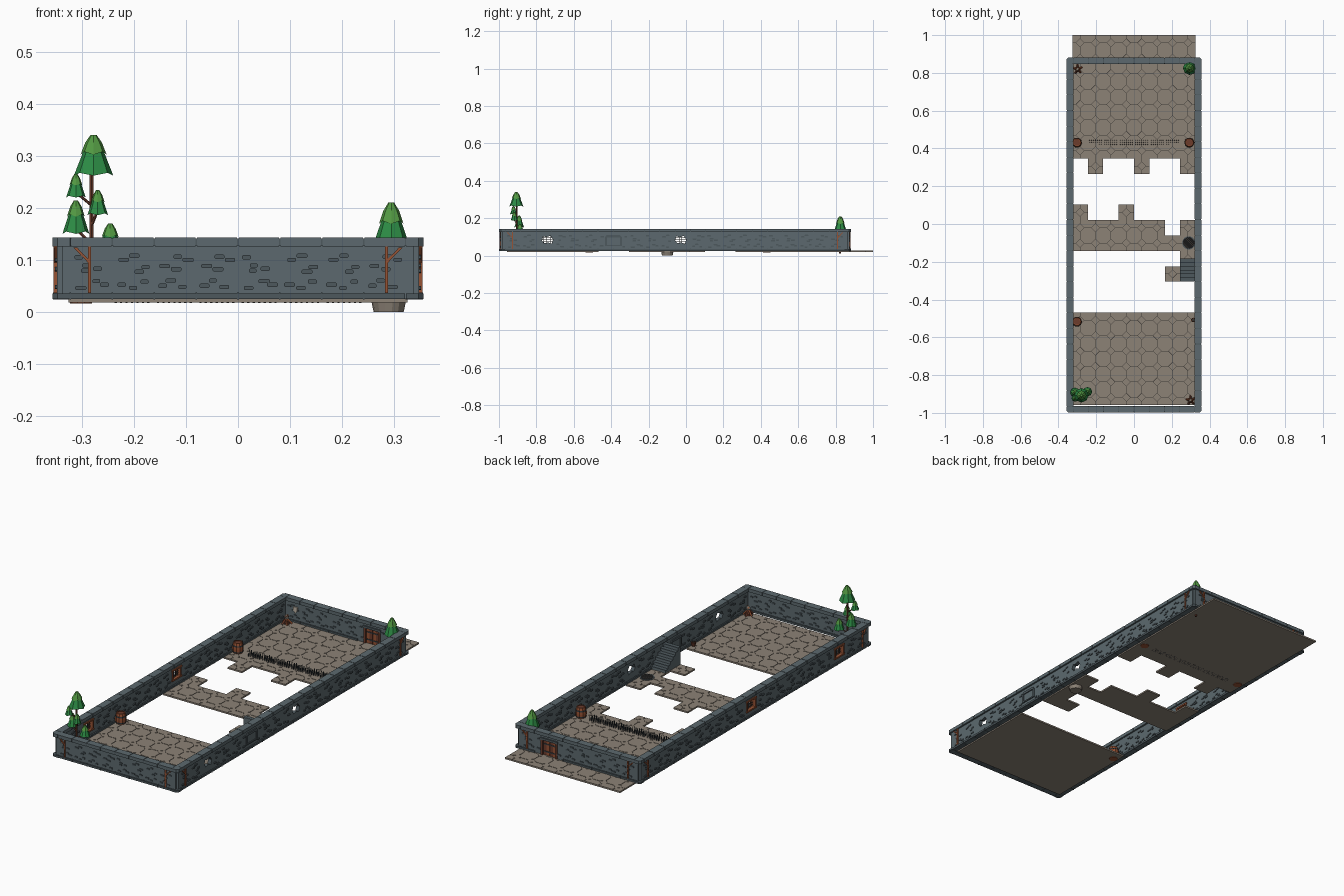
import bpy, bmesh, math, random
from mathutils import Matrix, Vector

if "Cube" in bpy.data.objects:
    bpy.data.objects.remove(bpy.data.objects["Cube"])

random.seed(4)
T = 0.0816                      # floor tile size
NAMES = ["stone", "dark stone", "paving", "seam", "wood", "dark wood",
         "light leaf", "deep leaf", "iron", "bone"]
RGB = [(92, 105, 110), (77, 88, 93), (140, 130, 118), (62, 58, 54), (150, 82, 52),
       (108, 60, 44), (82, 152, 66), (44, 138, 68), (52, 58, 62), (190, 180, 165)]
STONE, DSTONE, PAVE, SEAM, WOOD, DWOOD, LEAF, DLEAF, IRON, BONE = range(10)
MATS = []
for n, c in zip(NAMES, RGB):
    m = bpy.data.materials.new(n)
    m.diffuse_color = [(v / 255 / 12.92 if v < 11 else ((v / 255 + .055) / 1.055) ** 2.4) for v in c] + [1]
    m.use_nodes = True
    m.node_tree.nodes["Principled BSDF"].inputs["Base Color"].default_value = m.diffuse_color
    MATS.append(m)


def finish(bm, name, matrix=None):
    bmesh.ops.recalc_face_normals(bm, faces=bm.faces)
    me = bpy.data.meshes.new(name)
    bm.to_mesh(me)
    bm.free()
    for m in MATS:
        me.materials.append(m)
    ob = bpy.data.objects.new(name, me)
    bpy.context.collection.objects.link(ob)
    if matrix:
        ob.matrix_world = matrix
    return ob


def prism(bm, pts, a, b, mat, axis="z"):
    place = {"z": lambda p, h: (p[0], p[1], h), "y": lambda p, h: (p[0], h, p[1]),
             "x": lambda p, h: (h, p[0], p[1])}[axis]
    lo, hi = [[bm.verts.new(place(p, h)) for p in pts] for h in (a, b)]
    n = len(pts)
    fs = [bm.faces.new(lo), bm.faces.new(hi)]
    fs += [bm.faces.new((lo[i], lo[(i + 1) % n], hi[(i + 1) % n], hi[i])) for i in range(n)]
    for f in fs:
        f.material_index = mat


def box(bm, x0, x1, y0, y1, z0, z1, mat):
    prism(bm, [(x0, y0), (x1, y0), (x1, y1), (x0, y1)], z0, z1, mat)


def lathe(bm, prof, x, y, n, mats, jag=0.0):
    """Stack of rings (radius, z); mats gives one colour per band."""
    rings = []
    for k, (r, z) in enumerate(prof):
        rings.append([bm.verts.new((x + r * math.cos(math.tau * i / n), y + r * math.sin(math.tau * i / n),
                                    z + (jag * (i % 2) if k == 0 else 0))) for i in range(n)])
    for k in range(len(prof) - 1):
        for i in range(n):
            j = (i + 1) % n
            bm.faces.new((rings[k][i], rings[k][j], rings[k + 1][j], rings[k + 1][i])).material_index = mats[k]
    bm.faces.new(rings[0]).material_index = mats[0]
    bm.faces.new(rings[-1]).material_index = mats[-1]


def rod(bm, p, q, r, mat, n=5):
    p, q = Vector(p), Vector(q)
    d = q - p
    mt = Matrix.Translation((p + q) / 2) @ d.to_track_quat("Z", "Y").to_matrix().to_4x4()
    vs = bmesh.ops.create_cone(bm, cap_ends=True, segments=n, radius1=r, radius2=r, depth=d.length, matrix=mt)["verts"]
    for f in {f for v in vs for f in v.link_faces}:
        f.material_index = mat


# Paved floor: column lists by row, row 0 starts at y = 0.021
rows = {r: range(8) for r in list(range(4, 12)) + list(range(-12, -6)) + [-2]}
rows.update({3: [1, 4, 7], 0: [0, 3], -1: [0, 1, 2, 3, 4, 5, 7], -3: [7], -4: [6, 7]})
tiles = [((c - 3.5) * T, 0.021 + (r + .5) * T) for r, cs in rows.items() for c in cs]
h, g, d = T / 2, 0.0014, 0.021
bm = bmesh.new()
for x, y in tiles:
    f = bm.faces.new([bm.verts.new((x + a * h, y + b * h, 0.018)) for a, b in ((-1, -1), (1, -1), (1, 1), (-1, 1))])
    f.material_index = PAVE
bmesh.ops.remove_doubles(bm, verts=bm.verts, dist=0.001)
ext = bmesh.ops.extrude_face_region(bm, geom=bm.faces[:], use_keep_orig=True)["geom"]
for e in ext:
    if isinstance(e, bmesh.types.BMVert):
        e.co.z = 0.0245
    elif isinstance(e, bmesh.types.BMFace):
        e.material_index = SEAM
finish(bm, "floor_slab")
bm = bmesh.new()
for x, y in tiles:
    prism(bm, [(x + d, y), (x, y + d), (x - d, y), (x, y - d)], 0.0243, 0.026, PAVE)
    for a in (-1, 1):
        for b in (-1, 1):
            q = [(h, h), (g, h), (g, d + g), (d + g, g), (h, g)]
            prism(bm, [(x + a * u, y + b * v) for u, v in q], 0.0243, 0.026, PAVE)
finish(bm, "paving_stones")

# Walls: local x runs along the wall, local -y points outward
CY, HX, HY = -0.0585, 0.339, 0.9225
hole = [(-.03, .082), (-.018, .066), (.004, .07), (.022, .063), (.03, .085), (.016, .106), (-.008, .098), (-.022, .104)]
# openings: (kind, position along wall)
WALLS = [("front", (0, CY - HY), 0, HX, 8, []),
         ("right", (HX, CY), 90, HY, 22, [("hole", -.682), ("hole", .03), ("niche", -.33)]),
         ("back", (0, CY + HY), 180, HX, 8, [("door", -.163)]),
         ("left", (-HX, CY), 270, HY, 22, [("window", .682), ("window", -.03)])]
PATTERNS = [[(-.024, .105), (-.01, .089), (.012, .083), (-.012, .079), (.01, .059), (.026, .052), (-.02, .046)],
            [(.005, .106), (.025, .1), (-.02, .088), (.002, .082), (-.008, .06), (.014, .048), (-.024, .05)],
            [(-.018, .1), (.002, .108), (.024, .086), (.012, .077), (-.022, .052), (0, .046), (.022, .058)]]
for name, (wx, wy), ang, half, count, opens in WALLS:
    M = Matrix.Translation((wx, wy, 0)) @ Matrix.Rotation(math.radians(ang), 4, "Z")
    bm = bmesh.new()
    box(bm, -half, half, -.0095, .0095, .025, .13, STONE)
    body = finish(bm, name + "_wall", M)
    for kind, s in opens:               # cut openings
        if kind == "niche":
            continue
        pts = {"hole": hole, "window": [(-.03, .062), (.03, .062), (.03, .108), (-.03, .108)],
               "door": [(-.038, .02), (.038, .02), (.038, .105), (-.038, .105)]}[kind]
        bm = bmesh.new()
        prism(bm, [(s + u, v) for u, v in pts], -.05, .05, DSTONE, "y")
        cut = finish(bm, "cutter", M)
        cut.hide_render = True
        mod = body.modifiers.new("cut", "BOOLEAN")
        mod.object, mod.solver = cut, "EXACT"
        bpy.context.view_layer.update()
        me = bpy.data.meshes.new_from_object(body.evaluated_get(bpy.context.evaluated_depsgraph_get()))
        body.modifiers.clear()
        body.data = me
        bpy.data.objects.remove(cut)

    # coping and base courses, in blocks
    bm = bmesh.new()
    step = 2 * (half - .016) / count
    door = [s for k, s in opens if k == "door"]
    box(bm, -half, half, -.0155, .0155, .1275, .1415, DSTONE)
    for i in range(count):
        a = -half + .016 + i * step
        box(bm, a + .0015, a + step - .0015, -.018, .018, .126, .143, STONE)
        if not any(abs(a + step / 2 - s) < .06 for s in door):
            box(bm, a + .0015, a + step - .0015, -.016, .016, .025, .035, DSTONE)
            box(bm, a - .0015, a + .0015, -.017, .017, .024, .037, DSTONE)
    for z0, z1 in ((.126, .143), (.025, .035)):
        prism(bm, [(half - .016, -.018), (half + .008, -.018), (half + .018, -.008), (half + .018, .016), (half - .016, .018)],
              z0, z1, STONE if z0 > .1 else DSTONE)
    finish(bm, name + "_wall_courses", M)

    # raised bricks, showing on both faces
    bm = bmesh.new()
    for i in range(count):
        c = -half + .016 + (i + .5) * step
        for u, z in PATTERNS[(i * 2 + i // 3) % 3]:
            s, w, k = c + u, random.uniform(.007, .011), .004
            if any(abs(s - o) < .055 for _, o in opens):
                continue
            prism(bm, [(s - w, z - k + .002), (s - w + .002, z - k), (s + w - .002, z - k), (s + w, z - k + .002),
                       (s + w, z + k - .002), (s + w - .002, z + k), (s - w + .002, z + k), (s - w, z + k - .002)],
                  -.0135, .0135, DSTONE, "y")
    finish(bm, name + "_wall_bricks", M)

    # timber posts with diagonal braces near the corners
    bm = bmesh.new()
    for sg in (-1, 1):
        s = sg * (half - .053)
        box(bm, s - .003, s + .003, -.0165, -.009, .036, .126, WOOD)
        prism(bm, [(s, .092), (s, .099), (s + sg * .024, .124), (s + sg * .031, .124)], -.0155, -.009, WOOD, "y")
    finish(bm, name + "_wall_braces", M)

    # fittings: barred windows, door, niche frame
    for kind, s in opens:
        bm = bmesh.new()
        if kind == "window":
            for u in (-.033, .033):
                box(bm, s + u - .004, s + u + .004, -.014, .014, .056, .114, WOOD)
            for z in (.06, .11):
                box(bm, s - .04, s + .04, -.015, .015, z - .004, z + .004, WOOD)
            for k in range(1, 5):
                box(bm, s - .031 + k * .0124, s - .029 + k * .0124, -.002, .002, .06, .11, IRON)
            for z in (.074, .085, .096):
                box(bm, s - .03, s + .03, -.0015, .0015, z - .001, z + .001, IRON)
        elif kind == "door":
            for k in range(4):
                box(bm, s - .036 + k * .018, s - .019 + k * .018, -.006, .006, .026, .102, WOOD if k % 2 else DWOOD)
            for z in (.045, .083):
                box(bm, s - .036, s + .036, -.008, .008, z - .003, z + .003, IRON)
            for u in (-.041, .041):
                box(bm, s + u - .006, s + u + .006, -.015, .015, .025, .108, DWOOD)
            box(bm, s - .05, s + .05, -.016, .016, .103, .114, DSTONE)
        elif kind == "niche":
            for u in (-.04, .04):
                box(bm, s + u - .005, s + u + .005, -.014, .014, .055, .1, DSTONE)
            prism(bm, [(s - .045, .098), (s + .045, .098), (s + .036, .11), (s - .036, .11)], -.015, .015, DSTONE, "y")
            box(bm, s - .045, s + .045, -.015, .015, .052, .058, DSTONE)
        if bm.faces:
            finish(bm, name + "_" + kind, M)

# Staircase climbing toward the front along the right wall
bm = bmesh.new()
for i in range(6):
    y = -.185 - i * .02
    box(bm, .245, .331, y - .02, y, .0245, .026 + (i + 1) * .0155, STONE)
    box(bm, .243, .331, y - .018, y + .002, .022 + (i + 1) * .0155, .0265 + (i + 1) * .0155, DSTONE)
finish(bm, "staircase")

# Drain pit with grate
bm = bmesh.new()
lathe(bm, [(.029, 0), (.033, .019)], .29, -.10, 14, [PAVE])
lathe(bm, [(.035, .024), (.035, .0285)], .29, -.10, 14, [DSTONE])
lathe(bm, [(.030, .028), (.030, .029)], .29, -.10, 14, [SEAM])
for k in range(-3, 4):
    o, e = k * .008, math.sqrt(.03 ** 2 - (k * .008) ** 2)
    a = .7071
    rod(bm, (.29 + (o - e) * a, -.10 + (o + e) * a, .029), (.29 + (o + e) * a, -.10 + (o - e) * a, .029), .0015, IRON, 4)
finish(bm, "drain")

# Spike row across the back room
bm = bmesh.new()
for c in range(6):
    for i in range(7):
        for j in range(3):
            x, y = (c - 2.5) * T + (i - 3) * .0105, .432 + (j - 1) * .011
            lathe(bm, [(.0022, .017), (.0022, .035), (.0004, .058 - .008 * (j != 1))], x, y, 4, [IRON, IRON])
finish(bm, "floor_spikes")

# Barrels
for x, y in ((-.302, .431), (.293, .431), (-.302, -.517)):
    bm = bmesh.new()
    lathe(bm, [(.021, .016), (.024, .03), (.0255, .03), (.0262, .036), (.0262, .036), (.0268, .048), (.0262, .06),
               (.0265, .06), (.0255, .066), (.024, .066), (.021, .079), (.017, .079), (.017, .076)], x, y, 10,
          [WOOD, IRON, IRON, WOOD, WOOD, WOOD, IRON, IRON, IRON, WOOD, WOOD, DWOOD])
    finish(bm, "barrel")
bm = bmesh.new()
lathe(bm, [(.009, .024), (.012, .045), (.009, .046), (.008, .04)], .313, -.508, 8, [DWOOD, WOOD, SEAM])
finish(bm, "small_bucket")

# Broken timber and bone piles in two corners
for x, y in ((-.298, .82), (.3, -.933)):
    bm = bmesh.new()
    for k in range(5):
        a = k * 1.256 + .4
        rod(bm, (x + .024 * math.cos(a), y + .024 * math.sin(a), .026),
            (x - .008 * math.cos(a), y - .008 * math.sin(a), .062 + .004 * (k % 3)), .005, (WOOD, DWOOD)[k % 2], 4)
    lathe(bm, [(.008, .05), (.011, .06), (.006, .07)], x, y, 6, [BONE, BONE])
    lathe(bm, [(.015, .024), (.015, .034)], x, y, 8, [DWOOD])
    finish(bm, "debris_pile")
bm = bmesh.new()
prism(bm, [(-.282, .105), (-.258, .105), (-.258, .088), (-.27, .072), (-.282, .088)], .848, .853, BONE, "y")
finish(bm, "wall_plaque")


# Fir trees: dark skirt and lighter cap
def crown(bm, x, y, z0, z1, r):
    H = z1 - z0
    lathe(bm, [(r, z0), (r * .5, z0 + .62 * H)], x, y, 8, [DLEAF], jag=H * .07)
    lathe(bm, [(r * .66, z0 + .52 * H), (r * .42, z0 + .82 * H), (r * .16, z1)], x, y, 8, [LEAF, LEAF], jag=H * .07)


bm = bmesh.new()
tx, ty = -.282, -.905
rod(bm, (tx, ty, .02), (tx, ty, .28), .004, DWOOD)
for x, y, z0, z1, r, zs in ((-.278, -.907, .262, .34, .038, 0), (-.312, -.922, .22, .265, .019, .205),
                            (-.27, -.918, .186, .234, .020, .165), (-.312, -.892, .15, .214, .026, .13),
                            (-.246, -.888, .115, .17, .025, .1)):
    crown(bm, x, y, z0, z1, r)
    if zs:
        rod(bm, (tx, ty, zs), (x, y, z0 + .01), .0028, DWOOD)
finish(bm, "tall_fir")
bm = bmesh.new()
rod(bm, (.295, .825, .01), (.295, .825, .15), .006, DWOOD)
crown(bm, .295, .825, .125, .21, .036)
finish(bm, "small_fir")
